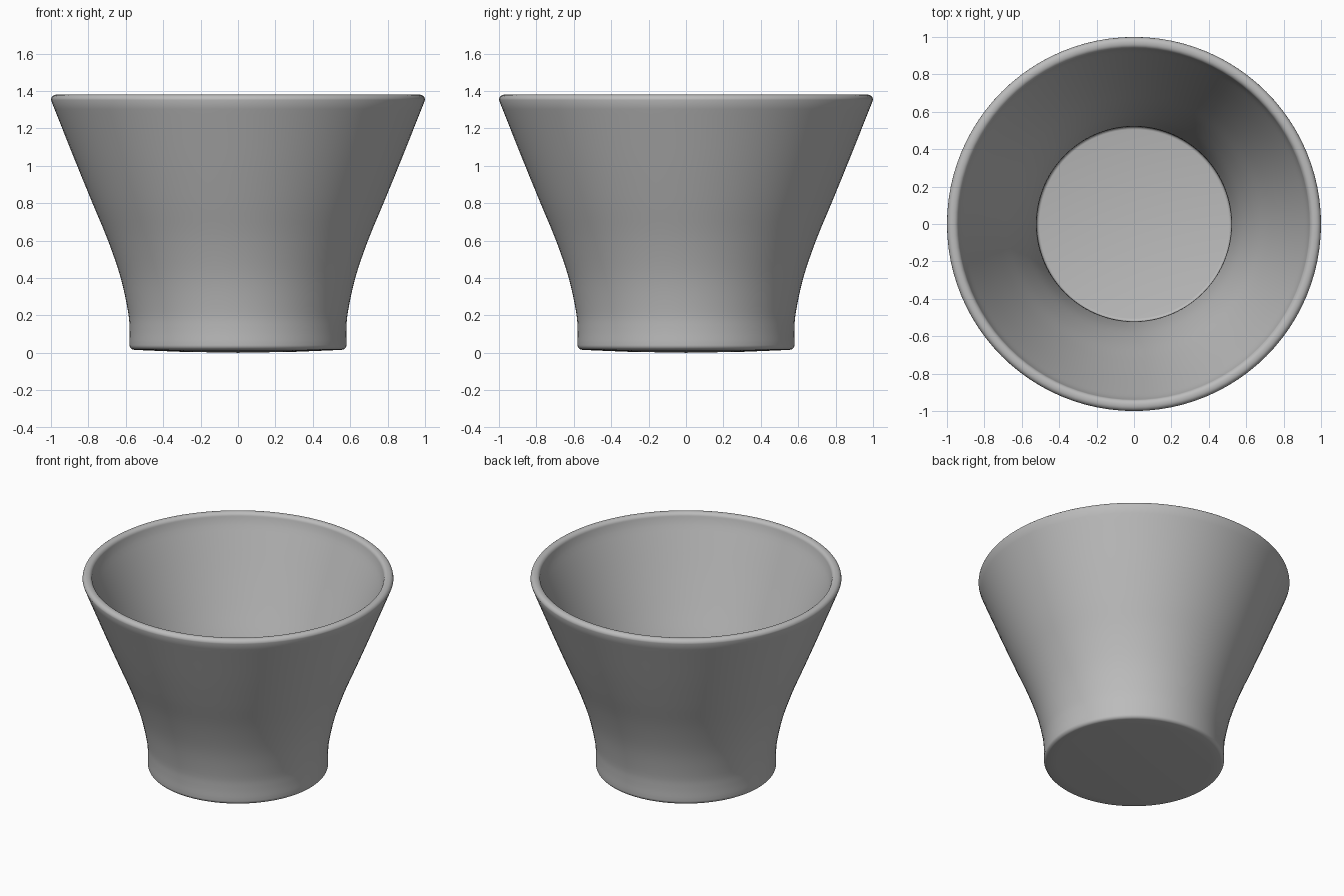
import bpy, bmesh, math
from mathutils import Vector

cube = bpy.data.objects.get("Cube")
if cube:
    bpy.data.objects.remove(cube, do_unlink=True)

SIDES = 96
WALL = 0.06
FLOOR = 0.06

clay = bpy.data.materials.new("plain_grey")
clay.use_nodes = True
GREY = (0.5, 0.5, 0.5, 1)
clay.diffuse_color = GREY
clay.node_tree.nodes["Principled BSDF"].inputs["Base Color"].default_value = GREY


def smooth_path(points, steps=4):
    """Rounded path through (radius, height) points."""
    pts = [Vector(p) for p in points]
    pts = [2 * pts[0] - pts[1]] + pts + [2 * pts[-1] - pts[-2]]
    path = []
    for a, b, c, d in zip(pts, pts[1:], pts[2:], pts[3:]):
        for i in range(steps):
            t = i / steps
            path.append(b + 0.5 * t * (c - a + t * (2*a - 5*b + 4*c - d + t * (3*b - a - 3*c + d))))
    return path + [pts[-2]]


def arc(centre, radius, start, end, steps=6):
    angles = [math.radians(start + (end - start) * i / steps) for i in range(steps + 1)]
    return [Vector((centre[0] + radius * math.cos(a), centre[1] + radius * math.sin(a))) for a in angles]


# Flared outer wall and the inner wall that follows it
outer = smooth_path([(0.58, 0.05), (0.58, 0.13), (0.588, 0.22), (0.627, 0.4), (0.695, 0.6),
                     (0.778, 0.8), (0.86, 1.0), (0.94, 1.2), (0.994, 1.335)])
inner = [Vector((p.x - WALL, p.y)) for p in reversed(outer) if 0.09 < p.y < 1.33]

# Closed section: shallow base, rounded foot, wall, rounded rim, inside, floor
base = [Vector((0, 0)), Vector((0.3, 0.005)), Vector((0.5, 0.013))]
foot = arc((0.555, 0.041), 0.025, -80, 0)
rim = arc((0.972, 1.352), 0.028, 0, 90) + arc((0.966, 1.352), 0.028, 90, 180)
cove = arc((0.505, FLOOR + 0.015), 0.015, 0, -90, 3)
section = base + foot + outer[1:-1] + rim + inner + cove + [Vector((0, FLOOR))]

# Turn the section around the vertical axis
bm = bmesh.new()
verts = [bm.verts.new((p.x, 0, p.y)) for p in section]
edges = [bm.edges.new(pair) for pair in zip(verts, verts[1:])]
bmesh.ops.spin(bm, geom=verts + edges, cent=(0, 0, 0), axis=(0, 0, 1),
               angle=math.tau, steps=SIDES, use_merge=True)
bmesh.ops.remove_doubles(bm, verts=bm.verts, dist=0.0005)
bmesh.ops.recalc_face_normals(bm, faces=bm.faces)
mesh = bpy.data.meshes.new("flared_bowl")
bm.to_mesh(mesh)
bm.free()

bowl = bpy.data.objects.new("flared_bowl", mesh)
bpy.context.collection.objects.link(bowl)
mesh.materials.append(clay)
bpy.context.view_layer.objects.active = bowl
bowl.select_set(True)
bpy.ops.object.shade_smooth_by_angle(angle=math.radians(40))
